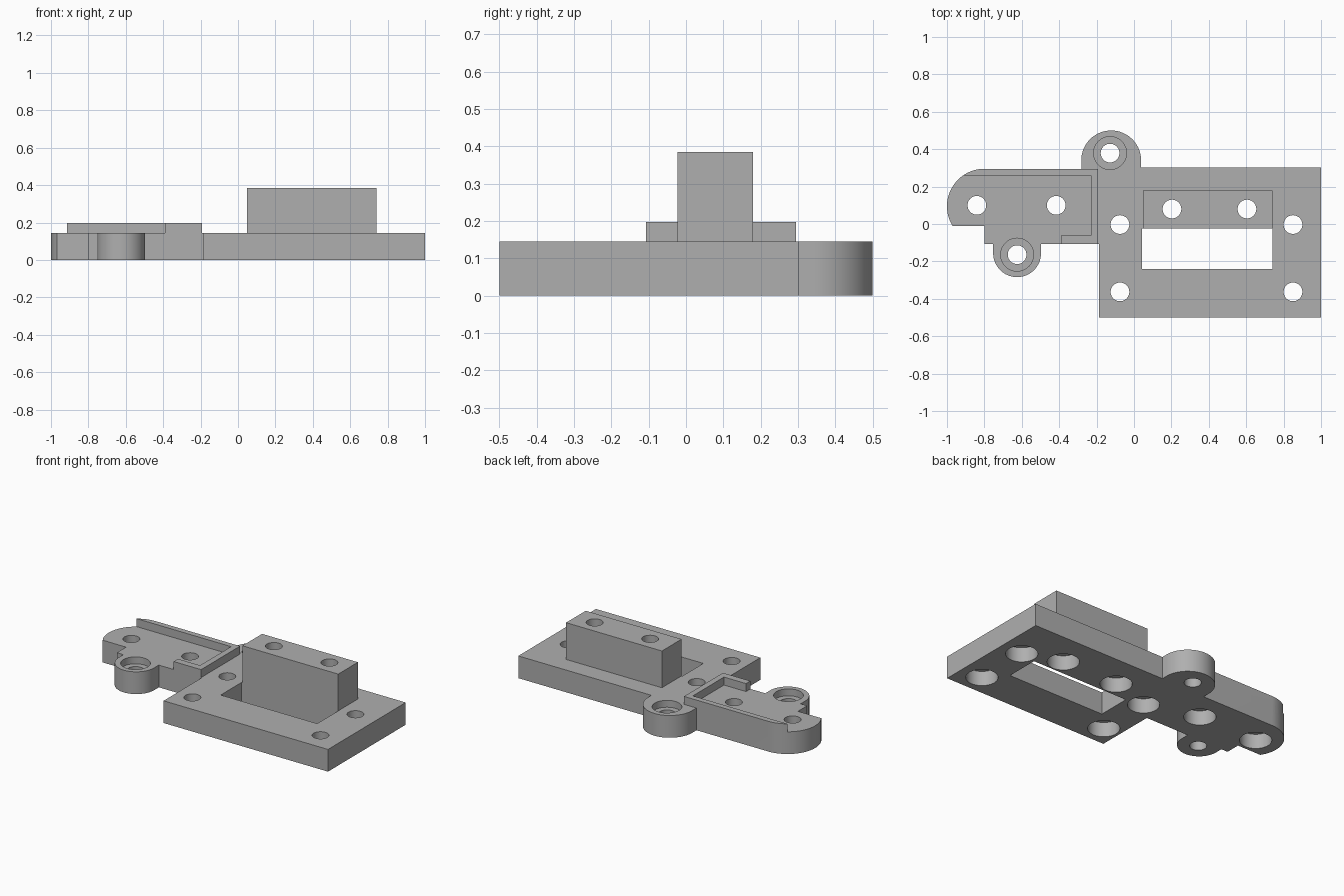
import bpy
import bmesh
from math import sin, cos, radians

default_cube = bpy.data.objects.get("Cube")
if default_cube:
    bpy.data.objects.remove(default_cube, do_unlink=True)

# One plain grey material
grey = bpy.data.materials.new("plain grey")
grey.use_nodes = True
colour = (0.43, 0.43, 0.43, 1)
grey.diffuse_color = colour
grey.node_tree.nodes["Principled BSDF"].inputs["Base Color"].default_value = colour


def arc(cx, cy, r, start, end, steps=32):
    angles = [radians(start + (end - start) * i / steps) for i in range(steps + 1)]
    return [(cx + r * cos(a), cy + r * sin(a)) for a in angles]


def rectangle(x0, x1, y0, y1):
    return [(x0, y0), (x1, y0), (x1, y1), (x0, y1)]


def circle(x, y, r):
    return arc(x, y, r, 0, 360, 48)[:-1]


def prism(name, outline, z0, z1):
    """Extrude a closed outline between two heights."""
    bm = bmesh.new()
    face = bm.faces.new([bm.verts.new((x, y, z0)) for x, y in outline])
    grown = bmesh.ops.extrude_face_region(bm, geom=[face])["geom"]
    top = [v for v in grown if isinstance(v, bmesh.types.BMVert)]
    bmesh.ops.translate(bm, verts=top, vec=(0, 0, z1 - z0))
    bmesh.ops.recalc_face_normals(bm, faces=bm.faces)
    mesh = bpy.data.meshes.new(name)
    bm.to_mesh(mesh)
    bm.free()
    mesh.materials.append(grey)
    obj = bpy.data.objects.new(name, mesh)
    bpy.context.collection.objects.link(obj)
    return obj


def combine(target, tool, operation):
    """Apply a boolean and discard the tool."""
    tool.hide_render = True
    mod = target.modifiers.new(tool.name, 'BOOLEAN')
    mod.operation, mod.solver, mod.object = operation, 'EXACT', tool
    bpy.context.view_layer.objects.active = target
    bpy.ops.object.modifier_apply(modifier=mod.name)
    bpy.data.objects.remove(tool, do_unlink=True)


PLATE, RIM, BLOCK = 0.145, 0.197, 0.385

# Plate, arm and the two screw bosses share one outline
outline = [(-0.187, -0.5), (1, -0.5), (1, 0.302), (0.038, 0.302)]
outline += arc(-0.122, 0.34, 0.16, 0, 180)
outline += [(-0.282, 0.295)]
outline += arc(-0.8, 0.095, 0.2, 90, 212.3)
outline += [(-0.8, -0.012), (-0.8, -0.107), (-0.753, -0.107)]
outline += arc(-0.625, -0.156, 0.128, 180, 360)
outline += [(-0.497, -0.107), (-0.187, -0.107)]
bracket = prism("mounting_bracket", outline, 0, PLATE)

# Rectangular slot
combine(bracket, prism("slot", rectangle(0.043, 0.74, -0.24, -0.023), -0.1, 1), 'DIFFERENCE')

# Raised block behind the slot
combine(bracket, prism("raised_block", rectangle(0.048, 0.74, -0.023, 0.18), PLATE, BLOCK), 'UNION')

# Low rim around the arm
rim = arc(-0.8, 0.095, 0.2, 90, 124.9)
rim += [(-0.231, 0.259), (-0.231, -0.062), (-0.39, -0.062),
        (-0.39, -0.107), (-0.192, -0.107), (-0.192, 0.295)]
combine(bracket, prism("arm_rim", rim, PLATE, RIM), 'UNION')

# Through holes, counterbored from below
plate_holes = [(x, y) for x in (-0.075, 0.85) for y in (-0.003, -0.363)]
block_holes = [(x, 0.08) for x in (0.203, 0.604)]
arm_holes = [(x, 0.1) for x in (-0.84, -0.416)]
for x, y in plate_holes + block_holes + arm_holes:
    combine(bracket, prism("screw_hole", circle(x, y, 0.05), -0.1, 1), 'DIFFERENCE')
    combine(bracket, prism("nut_recess", circle(x, y, 0.094), -0.1, 0.095), 'DIFFERENCE')

# Boss holes, counterbored from above
for x, y in [(-0.128, 0.379), (-0.625, -0.164)]:
    combine(bracket, prism("boss_hole", circle(x, y, 0.05), -0.1, 1), 'DIFFERENCE')
    combine(bracket, prism("head_recess", circle(x, y, 0.088), 0.1, 1), 'DIFFERENCE')

# Smooth round walls, sharp edges elsewhere
bpy.ops.object.select_all(action='DESELECT')
bracket.select_set(True)
bpy.context.view_layer.objects.active = bracket
bpy.ops.object.shade_smooth_by_angle(angle=radians(30))
